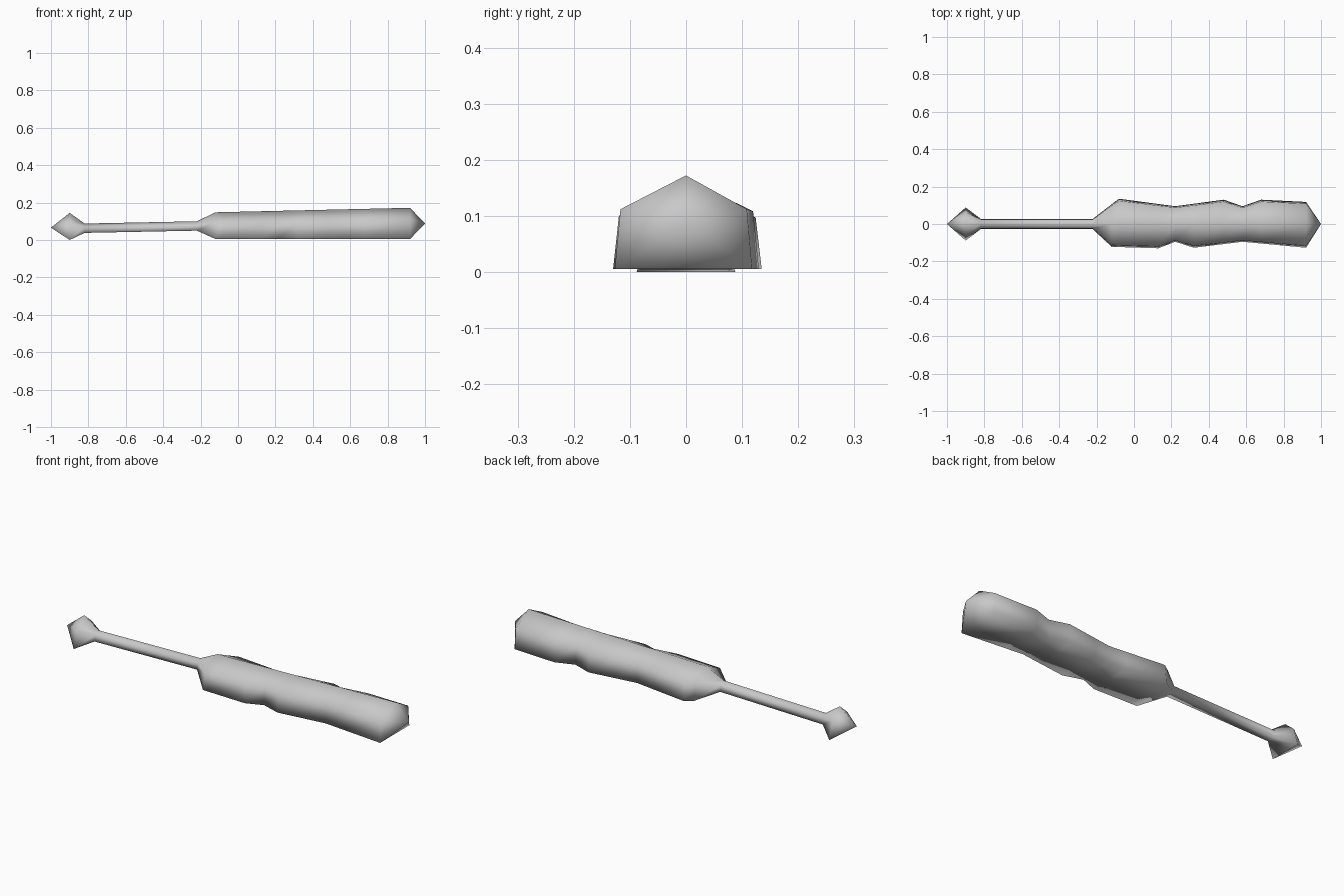
import bpy, bmesh

cube = bpy.data.objects.get("Cube")
if cube:
    bpy.data.objects.remove(cube, do_unlink=True)

# Single plain grey
grey = bpy.data.materials.new("plain grey")
grey.use_nodes = True
colour = (0.58, 0.58, 0.58, 1)
grey.diffuse_color = colour
grey.node_tree.nodes["Principled BSDF"].inputs["Base Color"].default_value = colour


def lerp_path(path, x):
    """Height of a polyline at x."""
    for (x0, v0), (x1, v1) in zip(path, path[1:]):
        if x <= x1:
            return v0 + (v1 - v0) * (x - x0) / (x1 - x0)
    return path[-1][1]


def house_ring(bm, x, right, left, low, high, lean, shoulder=0.64):
    """Five-sided section: flat base, leaning walls, ridged top."""
    mid = low + (high - low) * shoulder
    pts = [(right, low), (right * lean, mid), (0, high), (left * lean, mid), (left, low)]
    return [bm.verts.new((x, y, z)) for y, z in pts]


def bridge(bm, a, b):
    for i in range(len(a)):
        j = (i + 1) % len(a)
        bm.faces.new((a[i], a[j], b[j], b[i]))


def cap(bm, ring, point):
    tip = bm.verts.new(point)
    for i in range(len(ring)):
        bm.faces.new((ring[i], ring[(i + 1) % len(ring)], tip))


# Grip outline on each side, with finger dents
left_side = [(-0.12, 0.105), (-0.08, 0.135), (0.22, 0.095), (0.48, 0.13),
             (0.58, 0.095), (0.68, 0.13), (0.92, 0.118)]
right_side = [(-0.12, -0.122), (0.13, -0.13), (0.22, -0.095), (0.32, -0.127),
              (0.58, -0.095), (0.92, -0.127)]
ridge = [(-0.12, 0.148), (0.92, 0.172)]
stations = sorted({p[0] for p in left_side + right_side})

bm = bmesh.new()

# Blade tip and shaft
rings = [
    house_ring(bm, -0.90, -0.088, 0.088, 0.0, 0.145, 0.7),
    house_ring(bm, -0.82, -0.028, 0.028, 0.038, 0.088, 0.85),
    house_ring(bm, -0.22, -0.028, 0.028, 0.05, 0.1, 0.85),
]

# Grip
for x in stations:
    rings.append(house_ring(bm, x, lerp_path(right_side, x), lerp_path(left_side, x),
                            0.005, lerp_path(ridge, x), 0.92))

for a, b in zip(rings, rings[1:]):
    bridge(bm, a, b)
cap(bm, rings[0], (-1, 0, 0.066))
cap(bm, rings[-1], (1, 0, 0.088))
bmesh.ops.recalc_face_normals(bm, faces=bm.faces)
for face in bm.faces:
    face.smooth = True

mesh = bpy.data.meshes.new("hand_tool")
bm.to_mesh(mesh)
bm.free()
mesh.materials.append(grey)
tool = bpy.data.objects.new("hand_tool", mesh)
bpy.context.collection.objects.link(tool)
